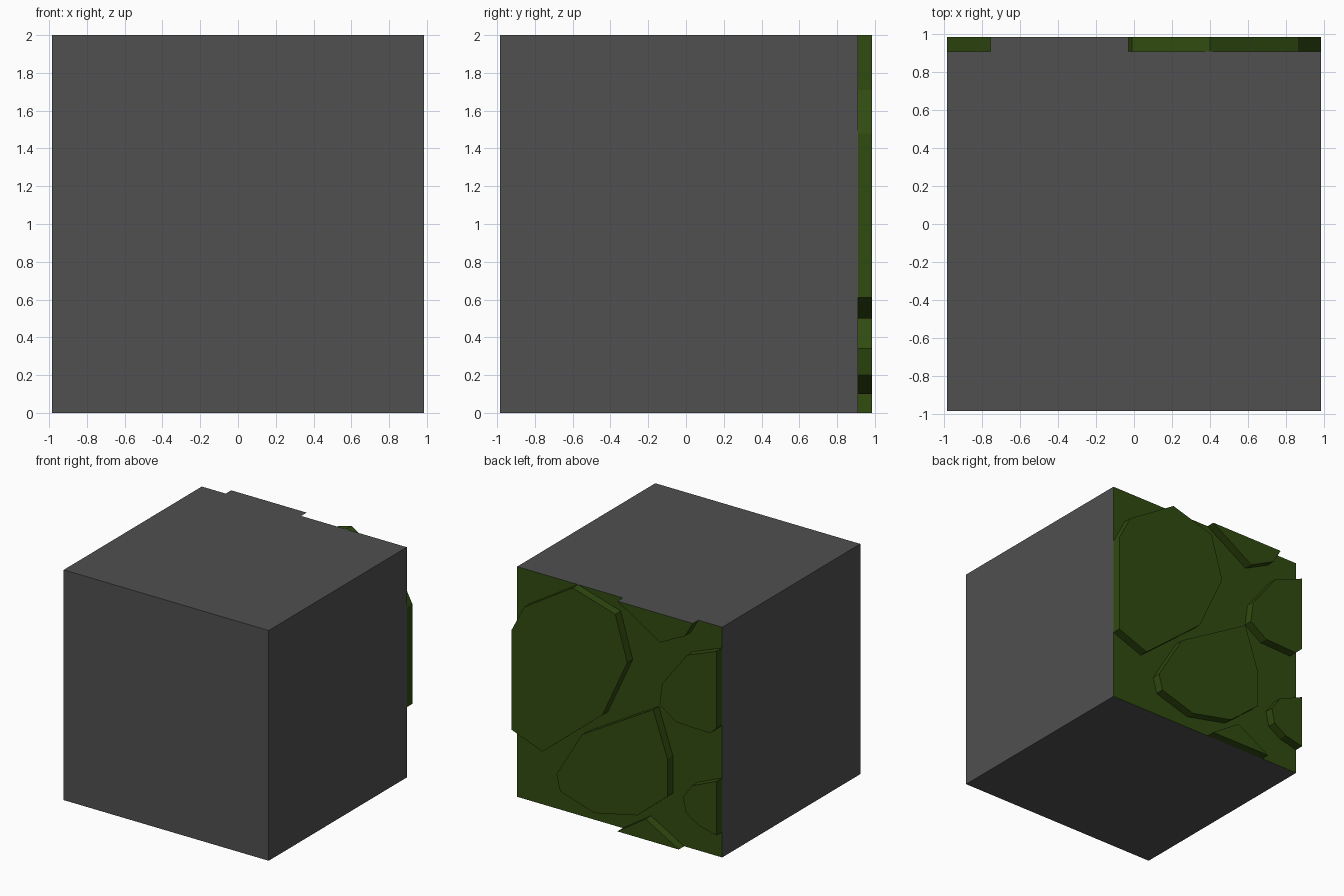
import bpy
import bmesh

BACK = 0.91     # back wall plane
FRONT = -0.985
HALF = 0.985
RELIEF = 0.985  # outer plane of the raised stones

cube = bpy.data.objects.get("Cube")
if cube:
    bpy.data.objects.remove(cube, do_unlink=True)


def make_material(name, rgb):
    mat = bpy.data.materials.new(name)
    mat.use_nodes = True
    mat.diffuse_color = (*rgb, 1)
    bsdf = mat.node_tree.nodes["Principled BSDF"]
    bsdf.inputs["Base Color"].default_value = (*rgb, 1)
    return mat


grey = make_material("stone grey", (0.08, 0.08, 0.08))
green = make_material("moss green", (0.03, 0.07, 0.005))


def prism(name, outline, y0, y1, paint):
    """Extrude an x-z outline along y; paint(normal, centre) picks the slot."""
    bm = bmesh.new()
    base = bm.faces.new([bm.verts.new((x, y0, z)) for x, z in outline])
    moved = bmesh.ops.extrude_face_region(bm, geom=[base], use_keep_orig=True)["geom"]
    verts = [v for v in moved if isinstance(v, bmesh.types.BMVert)]
    bmesh.ops.translate(bm, verts=verts, vec=(0, y1 - y0, 0))
    bmesh.ops.recalc_face_normals(bm, faces=bm.faces)
    for face in bm.faces:
        face.material_index = paint(face.normal, face.calc_center_median())
    mesh = bpy.data.meshes.new(name)
    bm.to_mesh(mesh)
    bm.free()
    mesh.materials.append(grey)
    mesh.materials.append(green)
    obj = bpy.data.objects.new(name, mesh)
    bpy.context.collection.objects.link(obj)
    return obj


# Main block: grey with a green back wall
square = [(-HALF, 0), (HALF, 0), (HALF, 2), (-HALF, 2)]
prism("block", square, FRONT, BACK, lambda n, c: int(n.y > 0.5))

# Raised irregular stones on the back wall, clipped at the block's edges
stones = {
    "upper_left_stone": [(HALF, 1.48), (0.865, 1.71), (0.4, 2), (-0.01, 1.88),
                         (-0.125, 1.49), (0.115, 0.97), (0.69, 0.5), (HALF, 0.61)],
    "top_stone": [(-0.03, 2), (-0.44, 1.75), (-0.68, 1.87), (-0.755, 2)],
    "right_stone": [(-HALF, 1.82), (-0.7, 1.71), (-0.46, 1.4), (-0.435, 1.21),
                    (-0.6, 1.1), (-0.92, 1.09), (-HALF, 1.15)],
    "lower_middle_stone": [(-0.375, 1.15), (-0.51, 0.76), (-0.51, 0.43), (-0.22, 0.19),
                           (0.19, 0.1), (0.52, 0.2), (0.555, 0.34), (0.31, 0.75)],
    "lower_right_stone": [(-HALF, 0.69), (-0.75, 0.59), (-0.66, 0.465),
                          (-0.69, 0.335), (-0.81, 0.26), (-HALF, 0.22)],
    "bottom_stone": [(-0.03, 0), (-0.3, 0.18), (-0.62, 0)],
}


def stone_paint(normal, centre):
    # Faces flush with the top of the block stay grey
    return 0 if normal.z > 0.99 and centre.z > 1.99 else 1


for name, outline in stones.items():
    prism(name, outline, BACK, RELIEF, stone_paint)
